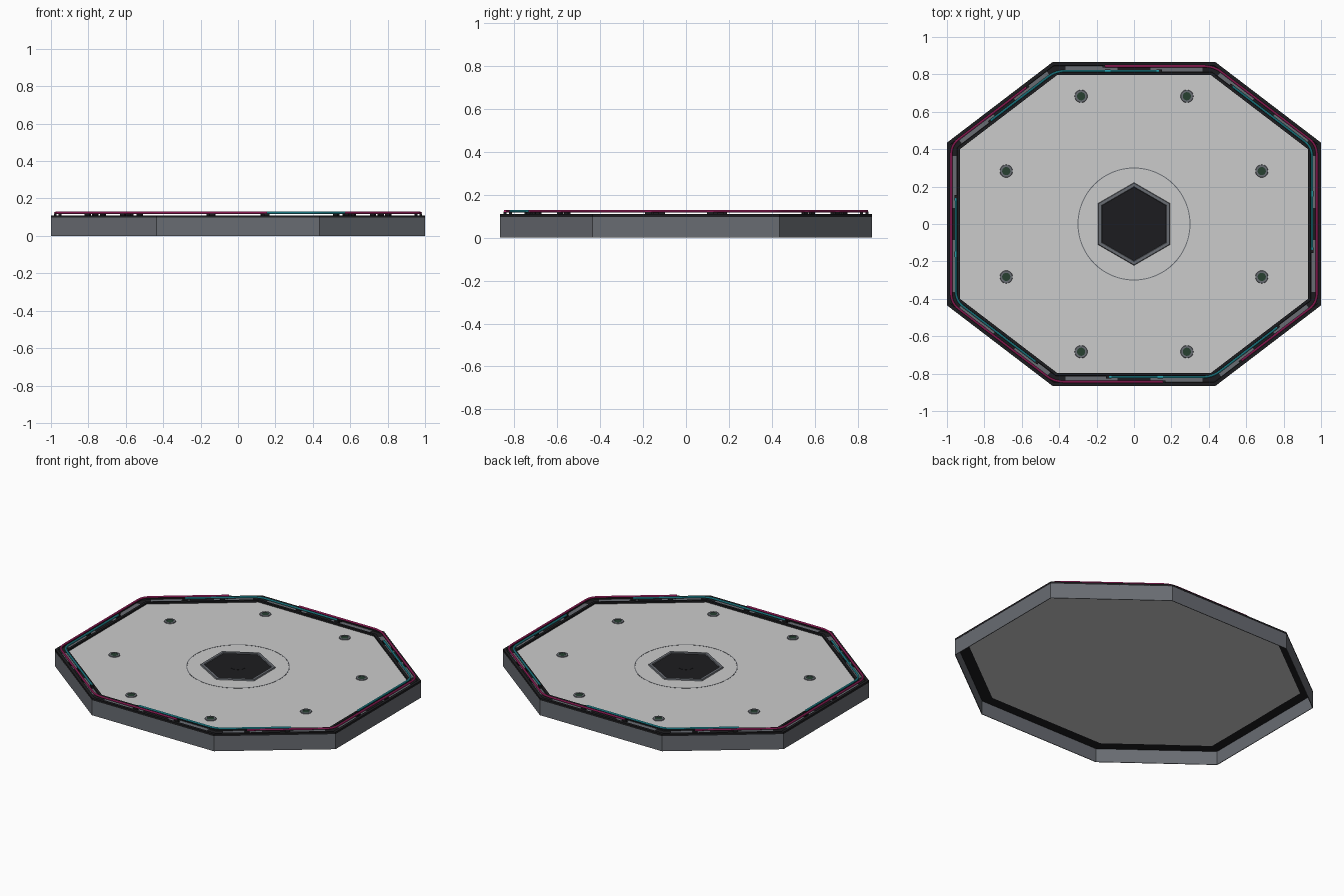
import bpy, bmesh, math
from mathutils import Vector

if "Cube" in bpy.data.objects:
    bpy.data.objects.remove(bpy.data.objects["Cube"])

OCT = [Vector(p) for p in ((1, -.435), (1, .435), (.435, .866), (-.435, .866),
                           (-1, .435), (-1, -.435), (-.435, -.866), (.435, -.866))]


def material(name, rgb):
    m = bpy.data.materials.new(name)
    m.diffuse_color = (*rgb, 1)
    m.use_nodes = True
    m.node_tree.nodes["Principled BSDF"].inputs["Base Color"].default_value = m.diffuse_color
    return m


SLATE = material("slate", (.14, .15, .17))
BLACK = material("black", (.012, .012, .014))
GREEN = material("dark_green", (.02, .05, .03))
PINK = material("magenta_glow", (.75, .03, .25))
CYAN = material("cyan_glow", (.03, .55, .65))
LIGHT = material("light_grey", (.6, .6, .6))


def octagon(inset):
    """Octagon corners moved inwards by the inset, with mitred corners."""
    out = []
    for i, p in enumerate(OCT):
        a, b = (p - OCT[i - 1]).normalized(), (OCT[(i + 1) % 8] - p).normalized()
        n1, n2 = Vector((-a.y, a.x)), Vector((-b.y, b.x))
        out.append(p + (n1 + n2) * inset / (1 + n1.dot(n2)))
    return out


def ngon(r, n, turn=0, c=(0, 0)):
    return [Vector((c[0] + r * math.cos(turn + math.tau * i / n),
                    c[1] + r * math.sin(turn + math.tau * i / n))) for i in range(n)]


def loft(name, rings, mat, cap=False):
    """Bridge (outline, z) rings; close into a loop, or cap both ends."""
    bm = bmesh.new()
    loops = [[bm.verts.new((p.x, p.y, z)) for p in pts] for pts, z in rings]
    n = len(loops[0])
    for k in range(len(loops) - (1 if cap else 0)):
        a, b = loops[k], loops[(k + 1) % len(loops)]
        for i in range(n):
            j = (i + 1) % n
            bm.faces.new((a[i], a[j], b[j], b[i]))
    if cap:
        bm.faces.new(loops[0])
        bm.faces.new(loops[-1])
    bmesh.ops.recalc_face_normals(bm, faces=bm.faces)
    me = bpy.data.meshes.new(name)
    bm.to_mesh(me)
    bm.free()
    me.materials.append(mat)
    ob = bpy.data.objects.new(name, me)
    bpy.context.collection.objects.link(ob)
    return ob


def oct_loft(name, profile, mat, cap=False):
    return loft(name, [(octagon(i), z) for i, z in profile], mat, cap)


def along(t, inset):
    """Point on the inset octagon; whole numbers are corners."""
    o, k = octagon(inset), math.floor(t)
    return o[k % 8].lerp(o[(k + 1) % 8], t - k)


def bar(name, t, inset, length, width, z0, z1, mat):
    """Small block lying along an octagon edge."""
    k = math.floor(t)
    d = (OCT[(k + 1) % 8] - OCT[k % 8]).normalized()
    n, c = Vector((-d.y, d.x)), along(t, inset)
    q = [c + d * sx * length / 2 + n * sy * width / 2
         for sx, sy in ((-1, -1), (1, -1), (1, 1), (-1, 1))]
    return loft(name, [(q, z0), (q, z1)], mat, True)


def light_strip(name, t0, t1, inset, mat):
    """Round tube following the rim, with rounded corners."""
    pts = [along(t0, inset)]
    for k in range(math.floor(t0) + 1, math.floor(t1) + 1):
        c = along(k, inset)
        a = c + (along(k - .5, inset) - c).normalized() * .05
        b = c + (along(k + .5, inset) - c).normalized() * .05
        for s in range(7):
            u = s / 6
            pts.append(a * (1 - u) ** 2 + c * 2 * u * (1 - u) + b * u * u)
    pts.append(along(t1, inset))
    cu = bpy.data.curves.new(name, 'CURVE')
    cu.dimensions = '3D'
    cu.bevel_depth, cu.bevel_resolution, cu.use_fill_caps = .006, 2, True
    sp = cu.splines.new('POLY')
    sp.points.add(len(pts) - 1)
    for p, v in zip(sp.points, pts):
        p.co = (v.x, v.y, .123, 1)
    cu.materials.append(mat)
    ob = bpy.data.objects.new(name, cu)
    bpy.context.collection.objects.link(ob)
    bpy.ops.object.select_all(action='DESELECT')
    ob.select_set(True)
    bpy.context.view_layer.objects.active = ob
    bpy.ops.object.convert(target='MESH')
    bpy.ops.object.shade_smooth_by_angle()
    # clips holding the strip, one at each end and some between
    count = round((t1 - t0) * 3)
    for i in range(count + 1):
        t = t0 + (t1 - t0) * i / count
        if .08 < t % 1 < .92:
            bar(name + "_clip", t, inset, .03, .014, .102, .120, BLACK)


# thin skirt, open underneath
oct_loft("outer_wall", [(0, 0), (0, .097), (.004, .097), (.004, 0)], SLATE)
# grooved rim on top of the skirt
oct_loft("rim", [(0, .095), (0, .11), (.018, .11), (.02, .104), (.053, .104),
                 (.055, .11), (.07, .11), (.07, .088), (.004, .088)], BLACK)
# recessed deck
oct_loft("deck", [(.068, .088), (.068, .099)], LIGHT, True)

# slate inlays in the rim groove
for e in range(8):
    L = (OCT[(e + 1) % 8] - OCT[e]).length
    for t in (.23, .77):
        bar("groove_inlay", e + t, .0365, L * .32, .03, .103, .106, SLATE)

# light strips, repeated by half a turn
for h in (0, 4):
    light_strip("magenta_strip", h - .73, h + 2.68, .023, PINK)
    light_strip("cyan_strip_a", h + 2.34, h + 3.65, .048, CYAN)
    light_strip("cyan_strip_b", h + 4.33, h + 5.8, .048, CYAN)

# thin ring and hexagonal socket in the middle
loft("deck_ring", [(ngon(.302, 64), .098), (ngon(.302, 64), .1),
                   (ngon(.297, 64), .1), (ngon(.297, 64), .098)], SLATE)
H = math.pi / 6
loft("hex_frame", [(ngon(.222, 6, H), .098), (ngon(.218, 6, H), .106),
                   (ngon(.2, 6, H), .106), (ngon(.195, 6, H), .098)], SLATE)
loft("hex_plate", [(ngon(.2, 6, H), .098), (ngon(.2, 6, H), .101)], BLACK, True)
loft("hex_disc", [(ngon(.05, 24), .1), (ngon(.05, 24), .102)], BLACK, True)

# eight bolts around the deck
for sx in (-1, 1):
    for sy in (-1, 1):
        for x, y in ((.283, .683), (.683, .283)):
            c = (sx * x, sy * y)
            loft("bolt_ring", [(ngon(.035, 20, 0, c), .098), (ngon(.033, 20, 0, c), .103),
                               (ngon(.022, 20, 0, c), .103), (ngon(.022, 20, 0, c), .098)], SLATE)
            loft("bolt_core", [(ngon(.023, 20, 0, c), .098), (ngon(.023, 20, 0, c), .101)], GREEN, True)
